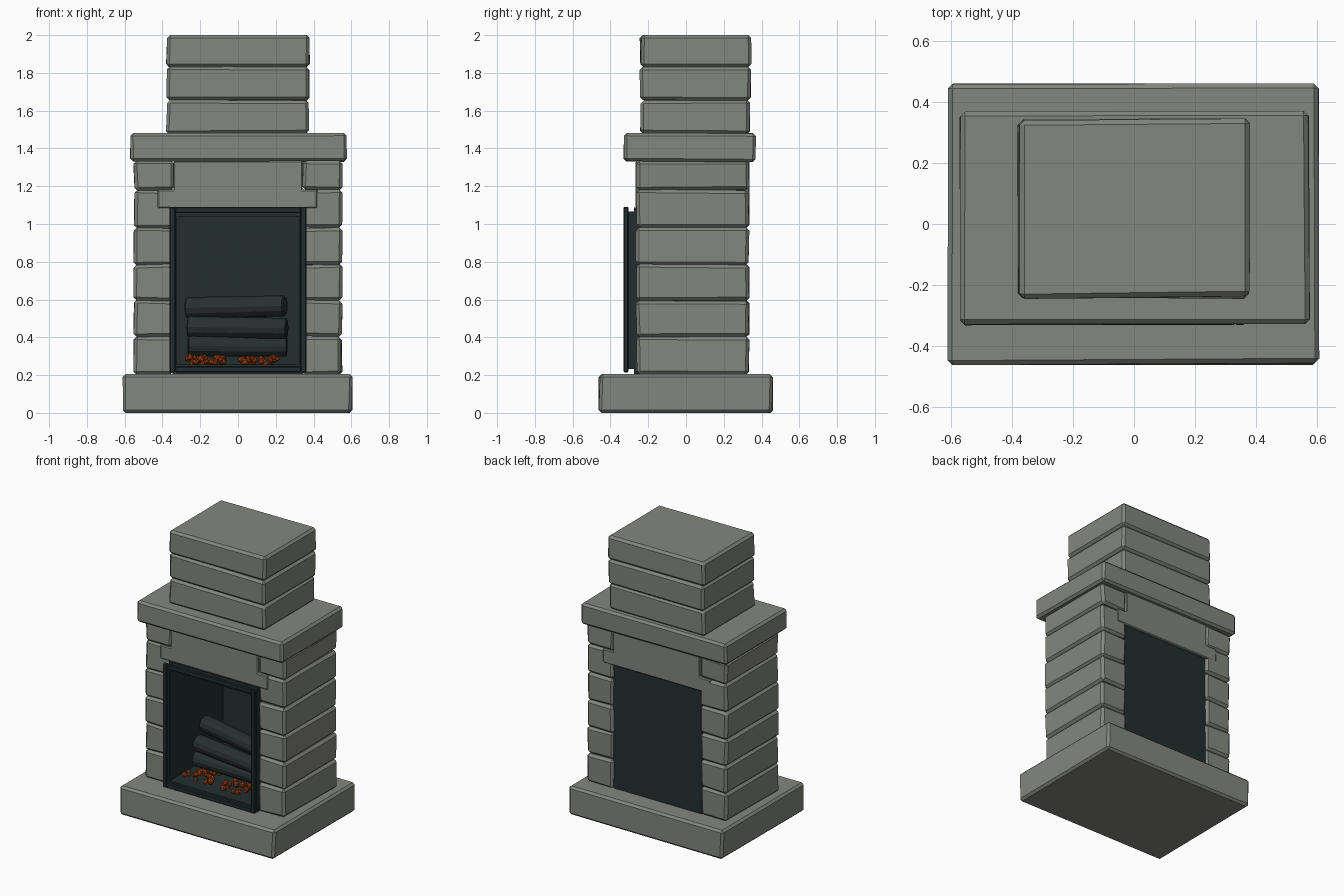
import bpy, bmesh, math, random
from mathutils import Vector, Matrix

if "Cube" in bpy.data.objects:
    bpy.data.objects.remove(bpy.data.objects["Cube"])

random.seed(4)


def material(name, rgb):
    m = bpy.data.materials.new(name)
    m.diffuse_color = (*rgb, 1)
    m.use_nodes = True
    m.node_tree.nodes["Principled BSDF"].inputs["Base Color"].default_value = m.diffuse_color
    return m


STONE = material("grey stone", (0.225, 0.24, 0.215))
IRON = material("dark iron", (0.016, 0.028, 0.030))
WOOD = material("charred wood", (0.020, 0.029, 0.030))
EMBER = material("glowing ember", (0.42, 0.055, 0.006))


def finish(name, bm, mat, bevel=0.0):
    bmesh.ops.recalc_face_normals(bm, faces=bm.faces)
    mesh = bpy.data.meshes.new(name)
    bm.to_mesh(mesh)
    bm.free()
    mesh.materials.append(mat)
    ob = bpy.data.objects.new(name, mesh)
    bpy.context.collection.objects.link(ob)
    if bevel:
        mod = ob.modifiers.new("chamfer", 'BEVEL')
        mod.width = bevel
        mod.segments = 1
    return ob


def add_box(bm, x0, x1, y0, y1, z0, z1, jitter=0.0, jz=0.0):
    verts = bmesh.ops.create_cube(bm, size=1)["verts"]
    for v in verts:
        v.co = Vector((x1 if v.co.x > 0 else x0,
                       y1 if v.co.y > 0 else y0,
                       z1 if v.co.z > 0 else z0))
        v.co += Vector((random.uniform(-jitter, jitter),
                        random.uniform(-jitter, jitter),
                        random.uniform(-jz, jz)))


def stone(name, *dims, jitter=0.005, jz=0.004, bevel=0.015):
    bm = bmesh.new()
    add_box(bm, *dims, jitter, jz)
    return finish(name, bm, STONE, bevel)


def boxes(name, mat, dims, bevel=0.0):
    bm = bmesh.new()
    for d in dims:
        add_box(bm, *d)
    return finish(name, bm, mat, bevel)


# Hearth slab and mantel slab
stone("hearth_base", -0.607, 0.603, -0.458, 0.458, 0.0, 0.205, jz=0)
stone("mantel", -0.572, 0.572, -0.328, 0.368, 1.33, 1.483)

# Side pillars of stacked blocks
levels = [0.203, 0.404, 0.594, 0.784, 0.978, 1.178, 1.335]
for side, label in ((-1, "left"), (1, "right")):
    for i, (a, b) in enumerate(zip(levels, levels[1:])):
        xs = sorted((side * 0.342, side * 0.55))
        stone(f"{label}_pillar_block_{i + 1}", *xs, -0.263, 0.332,
              a, b + 0.002, bevel=0.017)

# Chimney of three blocks
for i, (a, b) in enumerate(((1.478, 1.655), (1.654, 1.832), (1.831, 2.0))):
    top = i == 2
    stone(f"chimney_block_{i + 1}", -0.378, 0.376, -0.241, 0.342, a, b,
          jz=0 if top else 0.003, bevel=0.016)

# T-shaped lintel, extruded front to back
bm = bmesh.new()
profile = [(-0.425, 1.085), (0.42, 1.085), (0.42, 1.182), (0.342, 1.182),
           (0.342, 1.333), (-0.342, 1.333), (-0.342, 1.182), (-0.425, 1.182)]
face = bm.faces.new([bm.verts.new((x, -0.267, z)) for x, z in profile])
ext = bmesh.ops.extrude_face_region(bm, geom=[face])["geom"]
bmesh.ops.translate(bm, vec=(0, 0.603, 0),
                    verts=[v for v in ext if isinstance(v, bmesh.types.BMVert)])
finish("lintel", bm, STONE, 0.006)


# Iron door frame in two steps
def ring(hx, z0, z1, w, y0, y1):
    return [(-hx, -hx + w, y0, y1, z0, z1), (hx - w, hx, y0, y1, z0, z1),
            (-hx + w, hx - w, y0, y1, z0, z0 + w),
            (-hx + w, hx - w, y0, y1, z1 - w, z1)]


boxes("outer_frame", IRON, ring(0.362, 0.215, 1.09, 0.03, -0.33, -0.305), 0.004)
boxes("inner_frame", IRON, ring(0.347, 0.232, 1.065, 0.025, -0.306, -0.275))

# Firebox liner, open at the front
boxes("firebox", IRON, [
    (-0.347, -0.327, -0.276, 0.318, 0.205, 1.088),
    (0.327, 0.347, -0.276, 0.318, 0.205, 1.088),
    (-0.327, 0.327, -0.276, 0.318, 0.205, 0.255),
    (-0.327, 0.327, -0.276, 0.318, 1.062, 1.088),
    (-0.327, 0.327, 0.298, 0.318, 0.255, 1.062)])


# Stacked logs
def log(name, p, q, r):
    p, q = Vector(p), Vector(q)
    bm = bmesh.new()
    rot = (q - p).to_track_quat('Z', 'Y').to_matrix().to_4x4()
    bmesh.ops.create_cone(bm, cap_ends=True, segments=12, radius1=r, radius2=r * 0.95,
                          depth=(q - p).length,
                          matrix=Matrix.Translation((p + q) / 2) @ rot)
    ob = finish(name, bm, WOOD, 0.006)
    ob.modifiers["chamfer"].limit_method = 'ANGLE'
    ob.modifiers["chamfer"].angle_limit = math.radians(60)


log("top_log", (-0.27, 0.02, 0.555), (0.25, -0.12, 0.567), 0.058)
log("middle_log", (-0.265, -0.07, 0.455), (0.26, -0.14, 0.448), 0.057)
log("front_log", (-0.265, -0.09, 0.355), (0.26, -0.09, 0.35), 0.055)
log("back_log", (-0.265, 0.06, 0.36), (0.26, 0.04, 0.355), 0.055)

# Two heaps of embers
for label, cx in (("left", -0.165), ("right", 0.115)):
    bm = bmesh.new()
    for i in range(24):
        pos = (cx + random.uniform(-0.1, 0.1), random.uniform(-0.24, -0.07),
               random.uniform(0.262, 0.295))
        turn = Matrix.Rotation(random.uniform(0, 6.28), 4, 'Z')
        bmesh.ops.create_icosphere(bm, subdivisions=1,
                                   radius=random.uniform(0.014, 0.022),
                                   matrix=Matrix.Translation(pos) @ turn)
    finish(f"{label}_embers", bm, EMBER)
